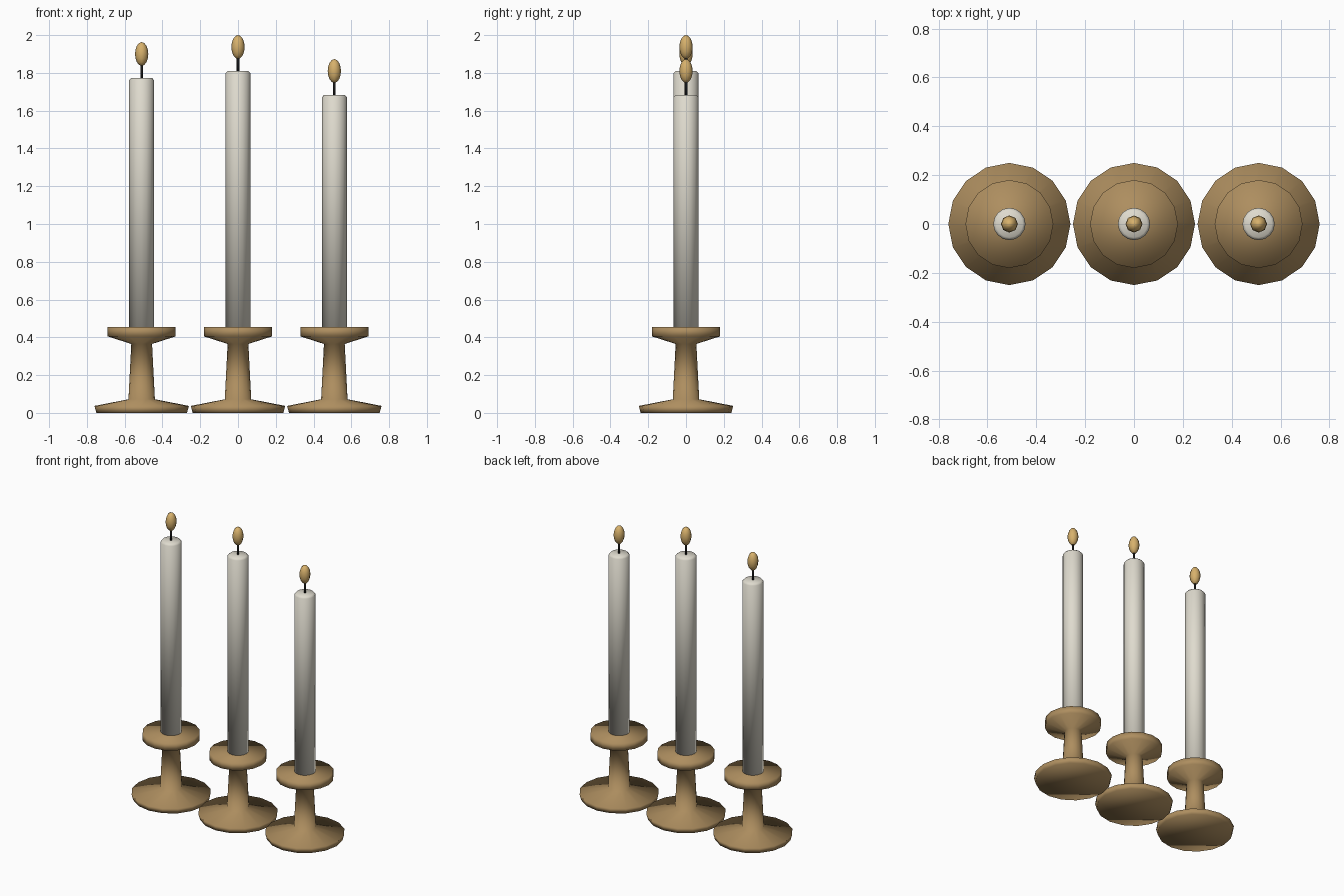
import bpy, bmesh, math

cube = bpy.data.objects.get("Cube")
if cube:
    bpy.data.objects.remove(cube, do_unlink=True)


def material(name, rgb):
    mat = bpy.data.materials.new(name)
    mat.use_nodes = True
    mat.diffuse_color = (*rgb, 1)
    mat.node_tree.nodes["Principled BSDF"].inputs["Base Color"].default_value = (*rgb, 1)
    return mat


brass = material("aged brass", (0.42, 0.27, 0.115))
wax = material("ivory wax", (0.74, 0.71, 0.62))
char = material("charred wick", (0.01, 0.01, 0.01))
glow = material("golden flame", (0.68, 0.44, 0.15))


def finish(bm, name, mat, location):
    mesh = bpy.data.meshes.new(name)
    bmesh.ops.recalc_face_normals(bm, faces=bm.faces)
    for face in bm.faces:
        face.smooth = True
    bm.to_mesh(mesh)
    bm.free()
    mesh.materials.append(mat)
    obj = bpy.data.objects.new(name, mesh)
    obj.location = location
    bpy.context.collection.objects.link(obj)


def turned(name, profile, sides, mat, location):
    """Turn a (radius, height) profile about z and cap both ends."""
    bm = bmesh.new()
    rings = []
    for r, z in profile:
        angles = [2 * math.pi * i / sides for i in range(sides)]
        rings.append([bm.verts.new((r * math.cos(a), r * math.sin(a), z)) for a in angles])
    for low, high in zip(rings, rings[1:]):
        for i in range(sides):
            j = (i + 1) % sides
            bm.faces.new((low[i], low[j], high[j], high[i]))
    bm.faces.new(rings[0][::-1])
    bm.faces.new(rings[-1])
    finish(bm, name, mat, location)


def flame(name, location):
    bm = bmesh.new()
    bmesh.ops.create_uvsphere(bm, u_segments=8, v_segments=8, radius=1)
    bmesh.ops.scale(bm, vec=(0.035, 0.035, 0.063), verts=bm.verts)
    finish(bm, name, glow, location)


# Foot, tapered stem and drip pan in one turned piece
HOLDER = [(0.24, 0), (0.25, 0.037), (0.07, 0.072), (0.055, 0.365),
          (0.18, 0.405), (0.18, 0.455)]
PAN_TOP = 0.455

for side, x, top in (("right", -0.51, 1.773), ("middle", 0, 1.81), ("left", 0.51, 1.683)):
    turned(side + "_holder", HOLDER, 16, brass, (x, 0, 0))
    # Candle with a softened top edge
    height = top - PAN_TOP
    turned(side + "_candle", [(0.066, 0), (0.066, height - 0.012), (0.055, height)],
           16, wax, (x, 0, PAN_TOP))
    turned(side + "_wick", [(0.007, 0), (0.007, 0.08)], 8, char, (x, 0, top - 0.005))
    flame(side + "_flame", (x, 0, top + 0.127))
